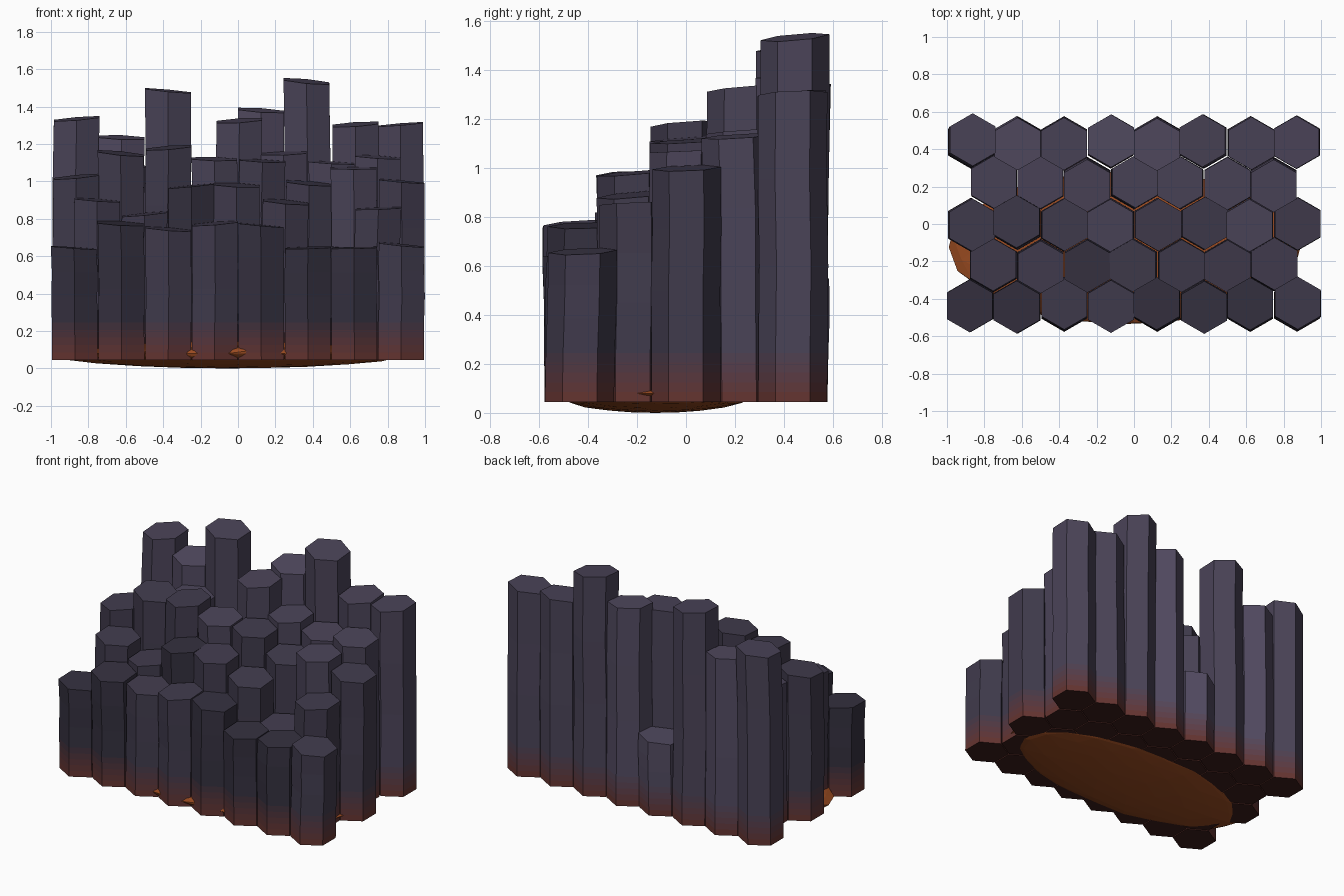
import bpy, bmesh, math, random
from mathutils import Vector, noise

if "Cube" in bpy.data.objects:
    bpy.data.objects.remove(bpy.data.objects["Cube"])

random.seed(4)
R, PITCH, ROW, BASE = 0.141, 0.249, 0.218, 0.045


def material(name, rgb):
    m = bpy.data.materials.new(name)
    m.diffuse_color = (*rgb, 1)
    m.use_nodes = True
    m.node_tree.nodes["Principled BSDF"].inputs["Base Color"].default_value = m.diffuse_color
    return m


def mix(a, b, t):
    return [p + (q - p) * t for p, q in zip(a, b)]


# Stone tones from dark to light, each fading to ember at the foot
ember, dark, light = (0.13, 0.035, 0.03), (0.035, 0.03, 0.05), (0.085, 0.07, 0.12)
STEPS = 5
mats = [[material(f"basalt_{i}_heat_{k}", mix(ember, mix(dark, light, i / 3), k / STEPS))
         for k in range(STEPS + 1)] for i in range(4)]
underside = material("scorched_underside", (0.045, 0.012, 0.01))
lava = material("lava", (0.32, 0.07, 0.015))

# Column heights, rows from front to back
rows = [
    [.645, .775, .745, .775, .765, .645, .645, .66],
    [.9, .825, .975, .98, .89, .64, .855],
    [1.025, 1.15, 1.18, 1.12, 1.11, .99, 1.07, 1.0],
    [1.0, 1.08, .97, 1.325, 1.15, 1.1, 1.13],
    [1.335, 1.235, 1.485, .54, 1.38, 1.535, 1.305, 1.305],
]


def finish(bm, name, materials):
    me = bpy.data.meshes.new(name)
    bm.to_mesh(me)
    bm.free()
    for m in materials:
        me.materials.append(m)
    bpy.context.collection.objects.link(bpy.data.objects.new(name, me))


def column(name, cx, cy, top, tone):
    bm = bmesh.new()
    lean = Vector((random.uniform(-.006, .006), random.uniform(-.012, .012), 0))
    sx, sy = random.uniform(-.1, .1), random.uniform(.02, .09)
    levels = [BASE + 0.04 * k for k in range(STEPS + 1)]
    levels += [mix([0.25], [top], t / 3)[0] for t in (1, 2, 3)]
    rings = []
    for n, z in enumerate(levels):
        wob = Vector((random.uniform(-.004, .004), random.uniform(-.004, .004), 0)) if n > STEPS else Vector()
        ring = []
        for k in range(6):
            a = math.pi / 6 + k * math.pi / 3
            dx, dy = R * math.cos(a), R * math.sin(a)
            tilt = sx * dx + sy * dy if n == len(levels) - 1 else 0
            ring.append(bm.verts.new(Vector((cx + dx, cy + dy, z + tilt)) + lean * z / top + wob))
        rings.append(ring)
    for n, (lo, hi) in enumerate(zip(rings, rings[1:])):
        for k in range(6):
            j = (k + 1) % 6
            bm.faces.new((lo[k], lo[j], hi[j], hi[k])).material_index = min(n, STEPS)
    bm.faces.new(rings[-1]).material_index = STEPS
    bm.faces.new(rings[0][::-1]).material_index = STEPS + 1
    finish(bm, name, mats[tone] + [underside])


# Honeycomb of basalt columns, paler towards the back
for r, row in enumerate(rows):
    for c, top in enumerate(row):
        tone = min(3, max(0, round(r / 2 + random.uniform(-.2, .8))))
        column(f"basalt_column_{r}_{c}", (c - (len(row) - 1) / 2) * PITCH, (r - 2) * ROW, top, tone)

# Flattened faceted lava pool beneath the columns
bm = bmesh.new()
bmesh.ops.create_icosphere(bm, subdivisions=3, radius=1)
for v in bm.verts:
    rough = 1 + 0.05 * noise.noise(v.co * 3)
    v.co = Vector((-.05 + .94 * v.co.x * rough, -.125 + .41 * v.co.y * rough, .08 + .08 * v.co.z))
finish(bm, "lava_pool", [lava])
